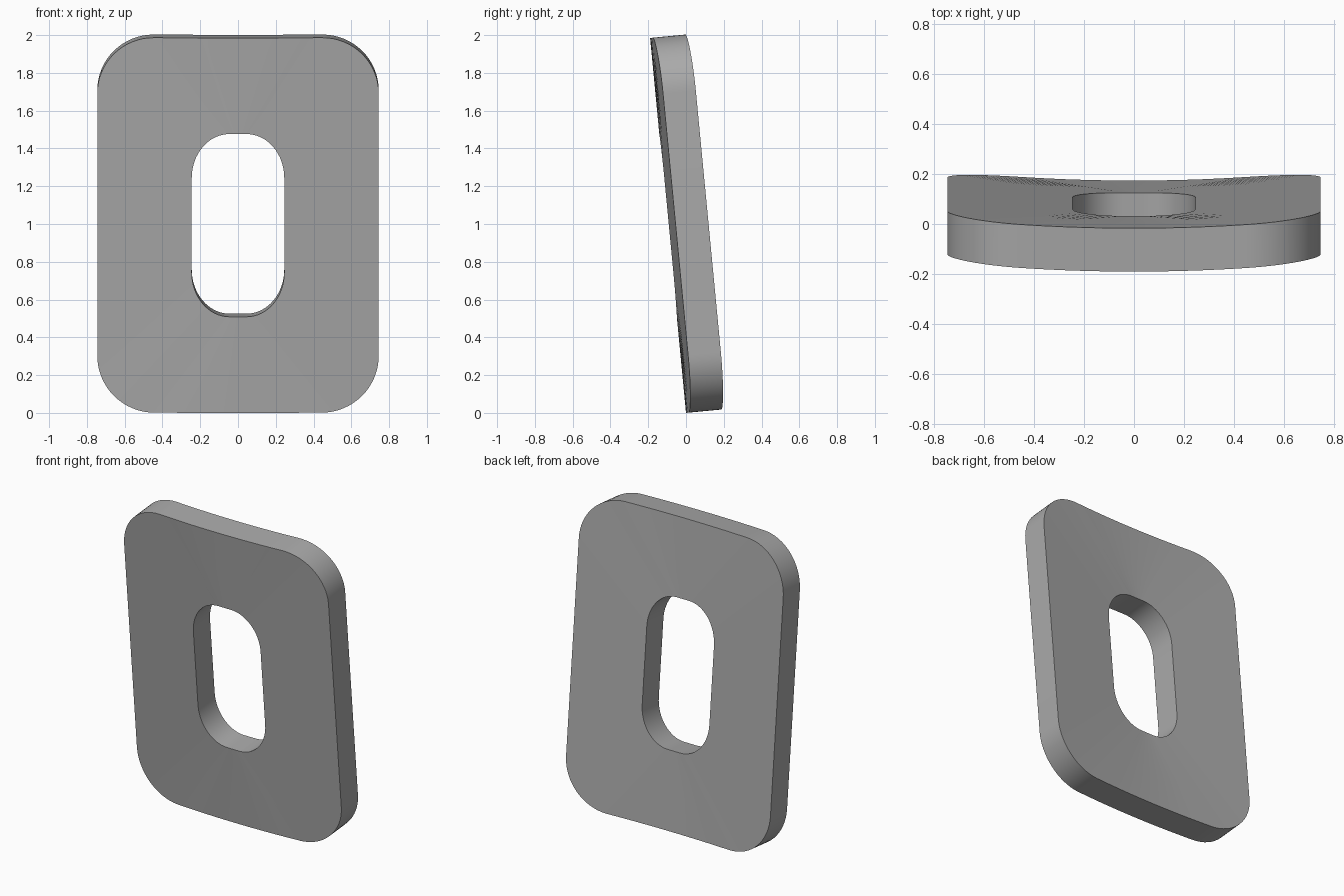
import bpy, bmesh, math
from mathutils import Matrix

cube = bpy.data.objects.get("Cube")
if cube:
    bpy.data.objects.remove(cube, do_unlink=True)

LENGTH, THICK, TILT = 1.994, 0.174, math.radians(5.47)
BEND_RADIUS = 6.9
ARC_STEPS, EDGE_STEPS = 16, 10


def rounded_loop(half_w, half_h, rx, rz):
    """Points of a rounded rectangle, anticlockwise, centred on the plate."""
    pts = []
    for corner in range(4):
        sx = 1 if corner in (0, 3) else -1
        sz = 1 if corner < 2 else -1
        for i in range(ARC_STEPS + 1):
            a = math.pi / 2 * (corner + i / ARC_STEPS)
            pts.append((sx * (half_w - rx) + rx * math.cos(a),
                        sz * (half_h - rz) + rz * math.sin(a)))
        # divide the top and bottom edges so that they follow the bend
        if corner in (0, 2):
            x, z = pts[-1]
            pts += [(x * (1 - 2 * i / EDGE_STEPS), z) for i in range(1, EDGE_STEPS)]
    return pts


def add_loop(bm, pts, depth):
    return [bm.verts.new((x, depth + BEND_RADIUS - math.sqrt(BEND_RADIUS ** 2 - x * x),
                          z + LENGTH / 2)) for x, z in pts]


def bridge(bm, a, b):
    n = len(a)
    for i in range(n):
        j = (i + 1) % n
        bm.faces.new((a[i], a[j], b[j], b[i]))


# Curved plate with rounded corners and a slot through the middle
outline = rounded_loop(0.745, LENGTH / 2, 0.3, 0.3)
slot = rounded_loop(0.245, 0.486, 0.2, 0.235)
bm = bmesh.new()
loops = [add_loop(bm, outline, 0), add_loop(bm, outline, THICK),
         add_loop(bm, slot, THICK), add_loop(bm, slot, 0)]
for k in range(4):
    bridge(bm, loops[k], loops[(k + 1) % 4])
bmesh.ops.recalc_face_normals(bm, faces=bm.faces)

# Lean the top towards the front
bm.transform(Matrix.Rotation(TILT, 4, 'X'))

mesh = bpy.data.meshes.new("slotted_plate")
bm.to_mesh(mesh)
bm.free()
plate = bpy.data.objects.new("slotted_plate", mesh)
bpy.context.collection.objects.link(plate)

# Plain grey
grey = bpy.data.materials.new("plain_grey")
grey.use_nodes = True
colour = (0.4, 0.4, 0.4, 1)
grey.diffuse_color = colour
grey.node_tree.nodes["Principled BSDF"].inputs["Base Color"].default_value = colour
mesh.materials.append(grey)

# Smooth faces, sharp rims
bpy.ops.object.select_all(action='DESELECT')
plate.select_set(True)
bpy.context.view_layer.objects.active = plate
bpy.ops.object.shade_smooth_by_angle(angle=math.radians(30))
